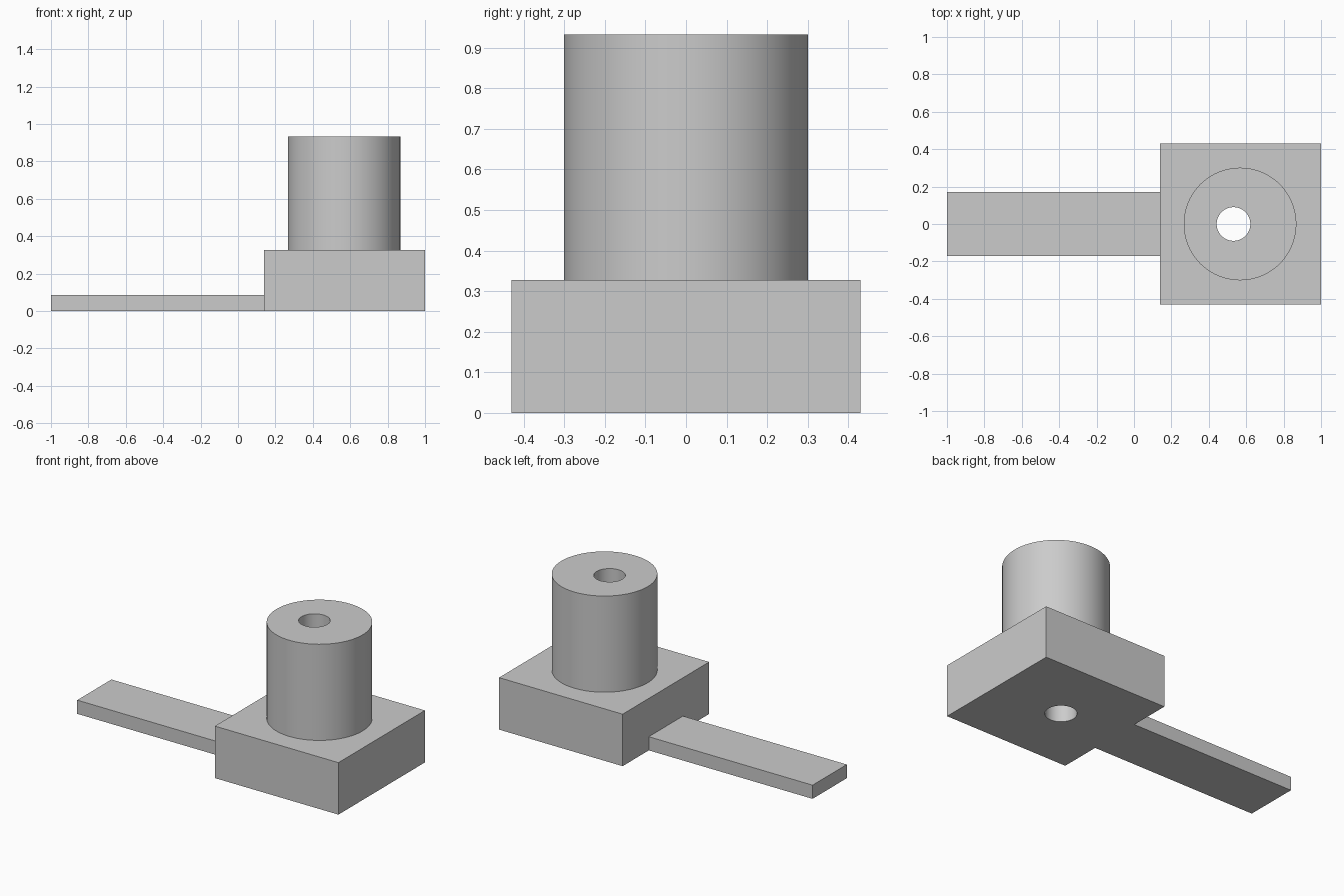
import bpy
import math

cube = bpy.data.objects.get("Cube")
if cube:
    bpy.data.objects.remove(cube, do_unlink=True)

# Single plain grey for the whole part
grey = bpy.data.materials.new("plain_grey")
grey.use_nodes = True
colour = (0.6, 0.6, 0.6, 1)
grey.diffuse_color = colour
grey.node_tree.nodes["Principled BSDF"].inputs["Base Color"].default_value = colour


def finish(name):
    obj = bpy.context.object
    obj.name = obj.data.name = name
    bpy.ops.object.transform_apply(location=True, rotation=False, scale=True)
    obj.data.materials.clear()
    obj.data.materials.append(grey)
    return obj


def box(name, x0, x1, depth, height):
    """Box standing on the ground, centred on y = 0."""
    bpy.ops.mesh.primitive_cube_add(size=1, location=((x0 + x1) / 2, 0, height / 2))
    bpy.context.object.scale = (x1 - x0, depth, height)
    return finish(name)


def cylinder(name, x, radius, z0, z1):
    bpy.ops.mesh.primitive_cylinder_add(
        vertices=96, radius=radius, depth=z1 - z0, location=(x, 0, (z0 + z1) / 2))
    return finish(name)


BLOCK_LEFT, BLOCK_TOP, COLUMN_TOP = 0.14, 0.327, 0.932

# Flat arm, square block and round column
arm = box("flat_arm", -1, BLOCK_LEFT, 0.34, 0.086)
block = box("base_block", BLOCK_LEFT, 1, 0.86, BLOCK_TOP)
column = cylinder("column", 0.567, 0.301, BLOCK_TOP, COLUMN_TOP)

# Off-centre bore running through the column and the block
bore = cylinder("bore_cutter", 0.532, 0.09, -0.1, COLUMN_TOP + 0.1)
bore.hide_render = True
for part in (block, column):
    bpy.ops.object.select_all(action="DESELECT")
    part.select_set(True)
    bpy.context.view_layer.objects.active = part
    cut = part.modifiers.new("bore", "BOOLEAN")
    cut.operation = "DIFFERENCE"
    cut.solver = "EXACT"
    cut.object = bore
    bpy.ops.object.modifier_apply(modifier=cut.name)
    bpy.ops.object.shade_smooth_by_angle(angle=math.radians(30))
bpy.data.objects.remove(bore, do_unlink=True)
